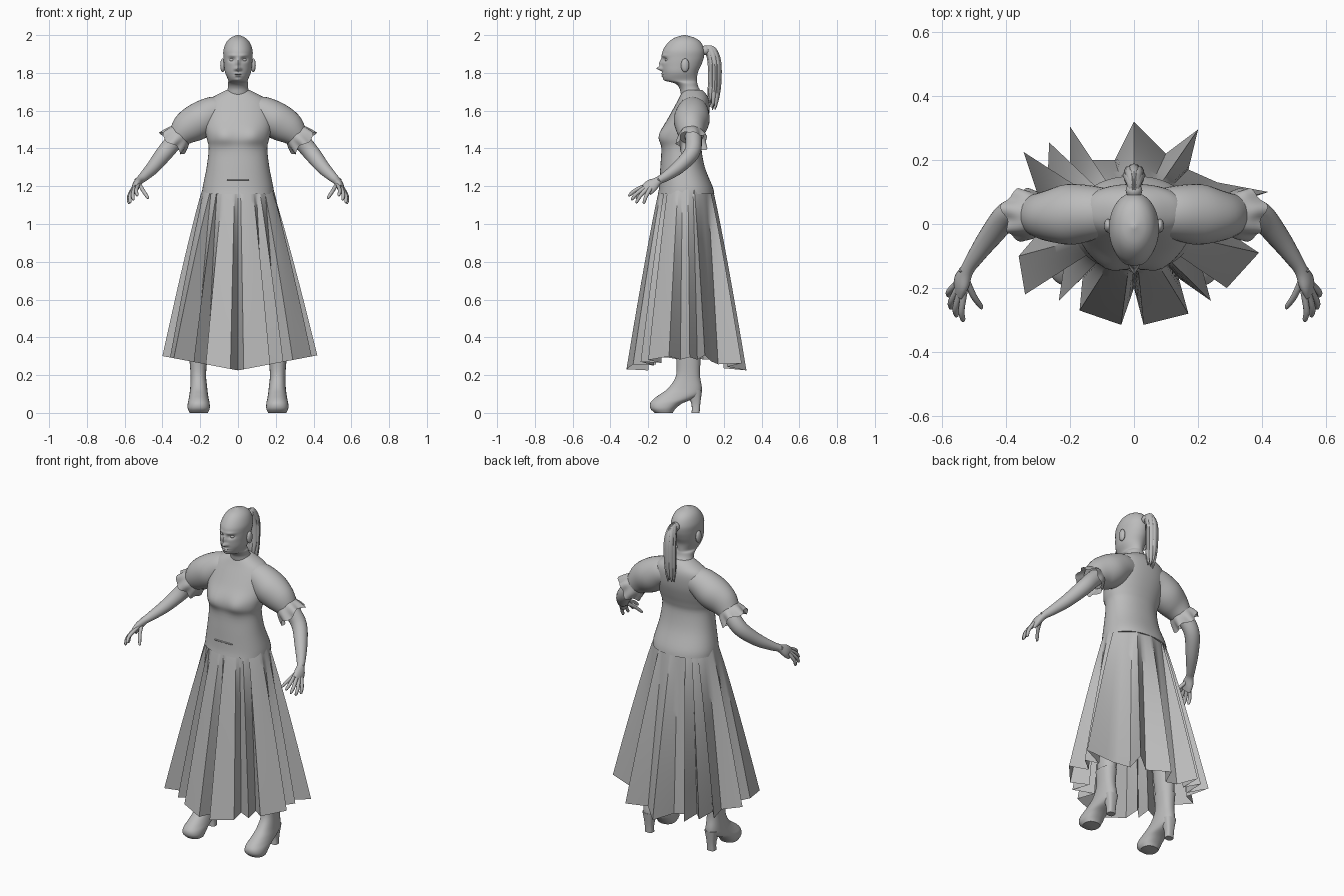
import bpy, bmesh, math, random
from mathutils import Vector

cube = bpy.data.objects.get("Cube")
if cube:
    bpy.data.objects.remove(cube)
random.seed(4)

grey = bpy.data.materials.new("plain_grey")
grey.use_nodes = True
GREY = (0.5, 0.5, 0.5, 1)
grey.diffuse_color = GREY
grey.node_tree.nodes["Principled BSDF"].inputs["Base Color"].default_value = GREY


def smooth_path(rows, steps):
    """Run a smooth curve through rows of numbers."""
    out = []
    for i in range(len(rows) - 1):
        a, b = rows[max(i - 1, 0)], rows[i]
        c, d = rows[i + 1], rows[min(i + 2, len(rows) - 1)]
        for k in range(steps):
            t = k / steps
            out.append([q + t / 2 * (r - p + t * (2 * p - 5 * q + 4 * r - s + t * (3 * q - p - 3 * r + s)))
                        for p, q, r, s in zip(a, b, c, d)])
    return out + [list(rows[-1])]


def finish(name, bm, mirror=False, angle=50):
    bmesh.ops.recalc_face_normals(bm, faces=bm.faces[:])
    mesh = bpy.data.meshes.new(name)
    bm.to_mesh(mesh)
    bm.free()
    mesh.materials.append(grey)
    obj = bpy.data.objects.new(name, mesh)
    bpy.context.collection.objects.link(obj)
    if mirror:
        obj.modifiers.new("mirror", 'MIRROR').use_mirror_merge = False
    bpy.ops.object.select_all(action='DESELECT')
    obj.select_set(True)
    bpy.context.view_layer.objects.active = obj
    bpy.ops.object.shade_smooth_by_angle(angle=math.radians(angle))
    return obj


def skin(bm, rings, caps=True):
    """Bridge rings of points into a surface."""
    rows = [[bm.verts.new(p) for p in ring] for ring in rings]
    n = len(rows[0])
    for a, b in zip(rows, rows[1:]):
        for i in range(n):
            bm.faces.new((a[i], a[(i + 1) % n], b[(i + 1) % n], b[i]))
    if caps:
        bm.faces.new(rows[0])
        bm.faces.new(rows[-1])


def stack(name, rows, n=32, steps=4, power=2, bumps=(), mirror=False):
    """Loft level sections: height, centre x, half width, front y, back y."""
    rings = []
    for z, cx, hx, yf, yb in smooth_path(rows, steps):
        ring = []
        for i in range(n):
            a = math.tau * i / n
            c, s = [math.copysign(abs(v) ** (2 / power), v) for v in (math.cos(a), math.sin(a))]
            x, y = cx + hx * c, (yf + yb) / 2 + (yb - yf) / 2 * s
            if s < -0.2:
                for bx, bz, sx, sz, push in bumps:
                    for side in ((1, -1) if bx else (1,)):
                        y += push * math.exp(-((x - side * bx) / sx) ** 2 - ((z - bz) / sz) ** 2)
            ring.append((x, y, z))
        rings.append(ring)
    bm = bmesh.new()
    skin(bm, rings)
    return finish(name, bm, mirror)


def tube(bm, rows, n=16, steps=4, ref=(0, 1, 0), wave=0, caps=True):
    """Sweep along rows of x, y, z, width, depth; wave ruffles the far end."""
    rows = smooth_path(rows, steps)
    pts = [Vector(r[:3]) for r in rows]
    rings = []
    for i, (x, y, z, ru, rv) in enumerate(rows):
        t = (pts[min(i + 1, len(pts) - 1)] - pts[max(i - 1, 0)]).normalized()
        u = t.cross(Vector(ref)).normalized()
        v = u.cross(t)
        f = wave * i / len(rows)
        ring = []
        for k in range(n):
            a = math.tau * k / n
            r = 1 + f * math.sin(7 * a)
            ring.append(pts[i] + u * ru * r * math.cos(a) + v * rv * r * math.sin(a)
                        + t * f * 0.12 * math.sin(4 * a))
        rings.append(ring)
    skin(bm, rings, caps)


def ball(bm, centre, size):
    made = bmesh.ops.create_uvsphere(bm, u_segments=16, v_segments=10, radius=1)
    for v in made["verts"]:
        v.co = Vector([c + s * p for c, s, p in zip(centre, size, v.co)])


# Head and neck, with the face pushed out and in
FACE = [(0, 1.823, .011, .010, -.026), (0, 1.85, .009, .022, -.014), (.013, 1.82, .008, .008, -.008),
        (.032, 1.87, .017, .011, .014), (.03, 1.892, .022, .007, -.006), (0, 1.795, .02, .005, -.009),
        (0, 1.783, .018, .005, -.009), (0, 1.789, .022, .002, .004), (0, 1.762, .02, .01, -.006)]
stack("head", [(1.62, 0, .08, .0, .11), (1.68, 0, .064, -.025, .095), (1.72, 0, .054, -.035, .068),
               (1.745, 0, .054, -.06, .06), (1.762, 0, .052, -.112, .058), (1.8, 0, .068, -.124, .062),
               (1.84, 0, .074, -.128, .08), (1.88, 0, .077, -.128, .094), (1.92, 0, .077, -.122, .097),
               (1.96, 0, .063, -.095, .08), (1.985, 0, .04, -.062, .048), (2, 0, .006, -.014, -.004)],
      n=72, steps=8, bumps=FACE)
bm = bmesh.new()
ball(bm, (.032, -.098, 1.869), (.014, .014, .010))
finish("eyes", bm, True)
bm = bmesh.new()
ball(bm, (.081, -.005, 1.84), (.013, .022, .036))
finish("ears", bm, True)

# Ponytail: a bundle of tapering locks held by a band
TAIL = [(0, .085, 1.915, .012, .012), (0, .125, 1.925, .02, .014), (0, .15, 1.86, .016, .018),
        (0, .152, 1.75, .015, .018), (0, .146, 1.66, .012, .013), (0, .14, 1.6, .003, .003)]
bm = bmesh.new()
for k in range(9):
    a = math.tau * k / 8
    r = 0 if k == 8 else .017
    drop = random.uniform(0, .05)
    tube(bm, [(x + r * math.cos(a) * min(i, 2) / 2, y + r * 1.2 * math.sin(a) * min(i, 2) / 2,
               z + drop * (i > 3), u, v) for i, (x, y, z, u, v) in enumerate(TAIL)], n=8, ref=(1, 0, 0))
finish("ponytail", bm)
bm = bmesh.new()
tube(bm, [(0, .09, 1.917, .022, .022), (0, .105, 1.92, .026, .026), (0, .118, 1.922, .022, .022)], ref=(1, 0, 0))
finish("hair_band", bm)

# Fitted bodice
stack("bodice", [(1.16, 0, .19, -.148, .15), (1.2, 0, .186, -.142, .14), (1.3, 0, .166, -.136, .1),
                 (1.4, 0, .155, -.13, .082), (1.45, 0, .165, -.138, .09), (1.5, 0, .175, -.128, .105),
                 (1.56, 0, .18, -.095, .12), (1.62, 0, .172, -.062, .125), (1.66, 0, .15, -.04, .12),
                 (1.69, 0, .1, -.025, .105), (1.71, 0, .06, -.012, .085)],
      n=48, power=2.2, bumps=[(.08, 1.465, .05, .05, -.016)])
bm = bmesh.new()
tube(bm, [(-.058, -.14, 1.235, .004, .004), (.058, -.14, 1.235, .004, .004)], n=8)
finish("waist_tab", bm)

# Puffed sleeves with ruffled cuffs
bm = bmesh.new()
tube(bm, [(.06, .035, 1.6, .07, .07), (.13, .035, 1.59, .085, .085), (.2, .03, 1.55, .096, .095),
          (.265, .026, 1.51, .088, .08), (.31, .03, 1.468, .064, .064)], n=32)
finish("sleeves", bm, True)
bm = bmesh.new()
tube(bm, [(.3, .03, 1.478, .062, .062), (.322, .03, 1.456, .074, .074), (.35, .032, 1.428, .082, .08)],
     n=56, wave=.11, caps=False)
finish("cuffs", bm, True)

# Arms and hands
bm = bmesh.new()
tube(bm, [(.24, .03, 1.53, .045, .045), (.33, .04, 1.445, .046, .044), (.39, .03, 1.375, .044, .042),
          (.45, -.04, 1.3, .036, .035), (.5, -.11, 1.25, .026, .025), (.522, -.145, 1.23, .021, .022),
          (.538, -.18, 1.205, .021, .036), (.548, -.21, 1.18, .014, .036)], n=20)
finish("arms", bm, True)
bm = bmesh.new()
FINGERS = [((.53, -.225, 1.195), (.535, -.305, 1.15)), ((.545, -.225, 1.185), (.556, -.29, 1.128)),
           ((.555, -.215, 1.175), (.573, -.265, 1.112)), ((.56, -.195, 1.175), (.58, -.225, 1.108)),
           ((.525, -.165, 1.215), (.475, -.265, 1.135))]
for base, tip in FINGERS:
    a, b = Vector(base), Vector(tip)
    mid = a.lerp(b, .55) + Vector((.006, 0, .008))
    tube(bm, [(*a.lerp(b, -.25), .01, .012), (*mid, .010, .010), (*a.lerp(b, .9), .008, .008), (*b, .003, .003)], n=10)
finish("fingers", bm, True)

# Long pleated skirt: an oval waist spreading to a folded hem
HEM = [(0, -.2), (.03, -.315), (.17, -.28), (.14, -.17), (.24, -.24), (.21, -.13), (.29, -.2), (.39, -.09),
       (.3, -.03), (.37, .02), (.3, .06), (.42, .1), (.26, .13), (.17, .17), (.2, .295), (.1, .22), (0, .32),
       (-.06, .2), (-.14, .2), (-.2, .305), (-.2, .18), (-.265, .255), (-.27, .13), (-.345, .225), (-.3, .09),
       (-.4, .03), (-.3, -.03), (-.36, -.1), (-.34, -.22), (-.22, -.14), (-.235, -.24), (-.16, -.16),
       (-.17, -.27), (-.04, -.315)]
hem = []
for p, q in zip(HEM, HEM[1:] + HEM[:1]):
    hem += [Vector(p).lerp(Vector(q), k / 4) for k in range(4)]
rings = []
LEVELS = 24
for j in range(LEVELS + 1):
    t = j / LEVELS
    ring = []
    for p in hem:
        a = math.atan2(p.y * 1.36, p.x)
        waist = Vector((.184 * math.cos(a), .138 * math.sin(a)))
        flat = waist.lerp(p, t ** .9)
        low = .225 + .19 * abs(p.x)
        ring.append((flat.x, flat.y, 1.2 + (low - 1.2) * t))
    rings.append(ring)
bm = bmesh.new()
skin(bm, rings, caps=False)
finish("skirt", bm, angle=40)

# Legs, ankle boots and block heels
stack("legs", [(.22, .21, .038, -.04, .065), (.35, .205, .05, -.05, .08), (.5, .19, .055, -.05, .08),
               (.65, .165, .055, -.06, .06), (.9, .125, .075, -.08, .08), (1.15, .095, .085, -.1, .1)], mirror=True)
stack("boots", [(0, .208, .048, -.165, -.07), (.022, .208, .058, -.188, -.055), (.05, .208, .058, -.19, -.02),
                (.075, .208, .053, -.17, .04), (.1, .208, .049, -.135, .078), (.135, .208, .045, -.09, .084),
                (.2, .21, .041, -.052, .074), (.29, .21, .048, -.052, .078)], mirror=True, power=2.3)
stack("heels", [(0, .208, .024, .03, .072), (.05, .208, .025, .028, .076), (.12, .208, .038, -.0, .085)],
      mirror=True, power=3)
